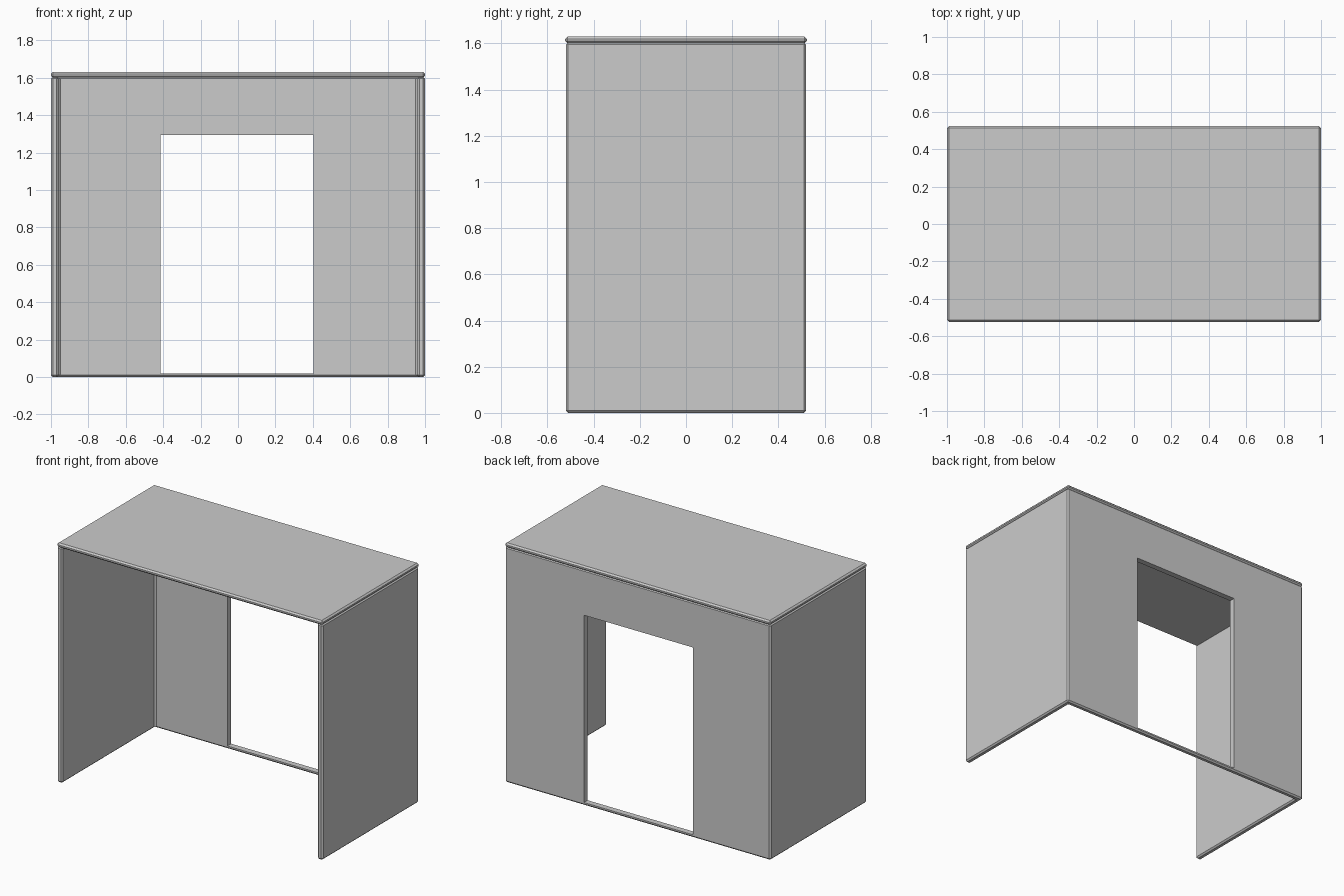
import bpy
import bmesh

cube = bpy.data.objects.get("Cube")
if cube:
    bpy.data.objects.remove(cube, do_unlink=True)

grey = bpy.data.materials.new("plain_grey")
grey.use_nodes = True
colour = (0.6, 0.6, 0.6, 1)
grey.diffuse_color = colour
grey.node_tree.nodes["Principled BSDF"].inputs["Base Color"].default_value = colour


def extrude_outline(name, points, z0, z1):
    """Raise a flat outline into a solid."""
    bm = bmesh.new()
    face = bm.faces.new([bm.verts.new((x, y, z0)) for x, y in points])
    top = bmesh.ops.extrude_face_region(bm, geom=[face])["geom"]
    verts = [v for v in top if isinstance(v, bmesh.types.BMVert)]
    bmesh.ops.translate(bm, vec=(0, 0, z1 - z0), verts=verts)
    bmesh.ops.recalc_face_normals(bm, faces=bm.faces)
    mesh = bpy.data.meshes.new(name)
    bm.to_mesh(mesh)
    bm.free()
    mesh.materials.append(grey)
    obj = bpy.data.objects.new(name, mesh)
    bpy.context.collection.objects.link(obj)
    return obj


def rectangle(x0, x1, y0, y1):
    return [(x0, y0), (x1, y0), (x1, y1), (x0, y1)]


def chamfer(obj, width):
    mod = obj.modifiers.new("chamfer", "BEVEL")
    mod.width = width
    mod.segments = 1
    mod.limit_method = "ANGLE"


W, D, H = 1.0, 0.52, 1.63     # half width, half depth, height
T, ROOF = 0.04, 0.03          # wall and roof thickness

# Three walls as one U-shaped shell, open at the front
outline = [(-W, -D), (-W + T, -D), (-W + T, D - T), (W - T, D - T),
           (W - T, -D), (W, -D), (W, D), (-W, D)]
walls = extrude_outline("walls", outline, 0, H - ROOF + 0.005)
chamfer(walls, 0.01)

# Doorway through the back wall, leaving a low sill
cutter = extrude_outline("doorway_cutter",
                         rectangle(-0.415, 0.405, D - 0.2, D + 0.2), 0.02, 1.295)
cutter.hide_render = True
cutter.hide_viewport = True
cutter.display_type = "WIRE"
cut = walls.modifiers.new("doorway", "BOOLEAN")
cut.operation = "DIFFERENCE"
cut.object = cutter
cut.solver = "EXACT"

# Flat roof slab
roof = extrude_outline("roof", rectangle(-W, W, -D - 0.003, D + 0.003), H - ROOF, H)
chamfer(roof, 0.01)
